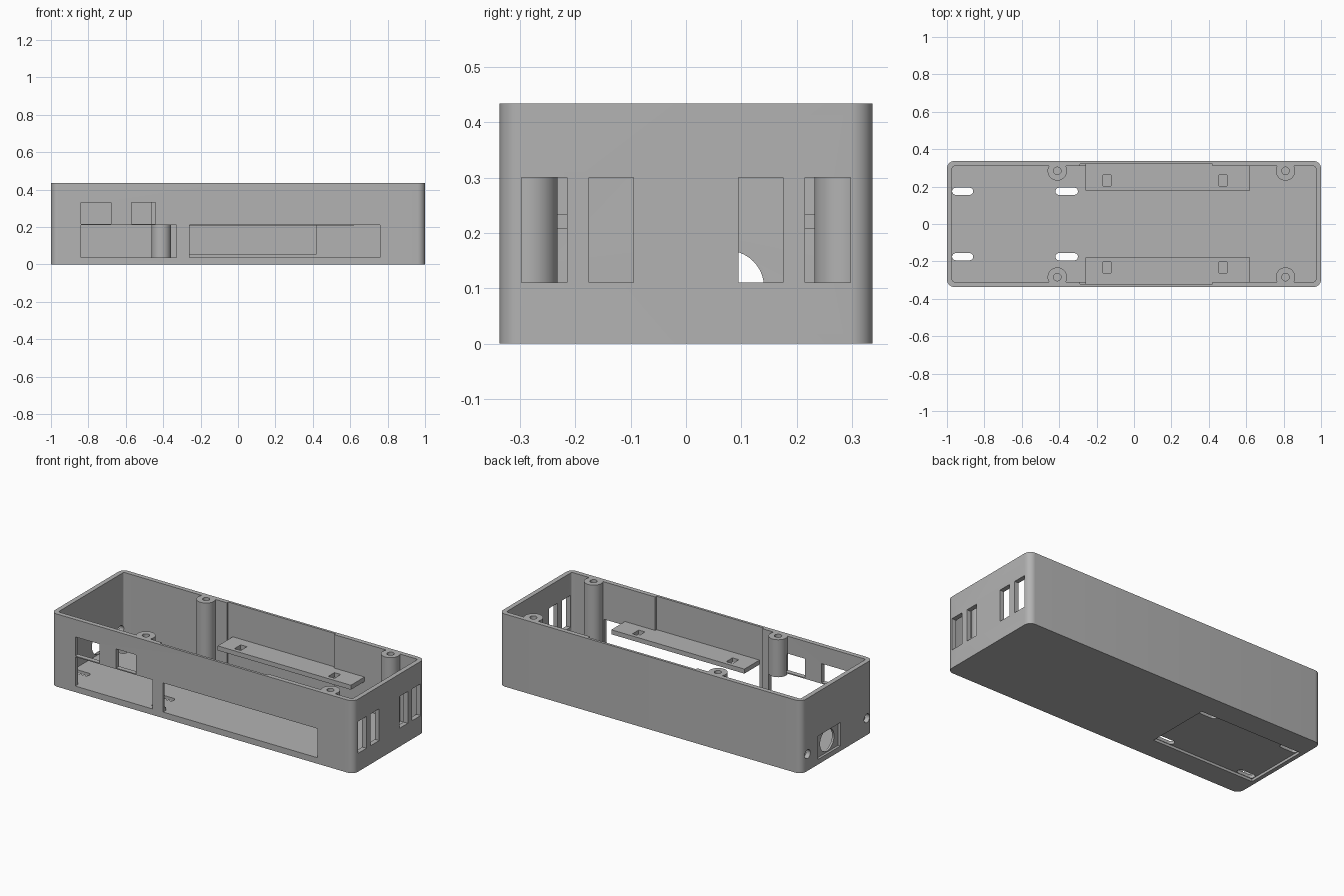
import bpy, bmesh, math
from mathutils import Matrix, Vector

cube = bpy.data.objects.get("Cube")
if cube:
    bpy.data.objects.remove(cube, do_unlink=True)

mat = bpy.data.materials.new("plain_grey")
mat.use_nodes = True
GREY = (0.45, 0.45, 0.45, 1)
mat.diffuse_color = GREY
mat.node_tree.nodes["Principled BSDF"].inputs["Base Color"].default_value = GREY

L, W, H = 1.0, 0.337, 0.434      # half length, half width, height
WALL, FLOOR = 0.028, 0.034
OPEN_TOP = H + 0.1


def make(name, bm):
    bmesh.ops.recalc_face_normals(bm, faces=bm.faces)
    me = bpy.data.meshes.new(name)
    bm.to_mesh(me)
    bm.free()
    me.materials.append(mat)
    ob = bpy.data.objects.new(name, me)
    bpy.context.collection.objects.link(ob)
    return ob


def prism(name, outline, z0, z1):
    bm = bmesh.new()
    face = bm.faces.new([bm.verts.new((x, y, z0)) for x, y in outline])
    ext = bmesh.ops.extrude_face_region(bm, geom=[face])["geom"]
    verts = [v for v in ext if isinstance(v, bmesh.types.BMVert)]
    bmesh.ops.translate(bm, verts=verts, vec=(0, 0, z1 - z0))
    return make(name, bm)


def box(name, x0, x1, y0, y1, z0, z1):
    return prism(name, [(x0, y0), (x1, y0), (x1, y1), (x0, y1)], z0, z1)


def rounded(name, x0, x1, y0, y1, z0, z1, r, steps=8):
    corners = [(x1 - r, y1 - r), (x0 + r, y1 - r), (x0 + r, y0 + r), (x1 - r, y0 + r)]
    pts = []
    for q, (cx, cy) in enumerate(corners):
        for i in range(steps + 1):
            a = (q + i / steps) * math.pi / 2
            pts.append((cx + r * math.cos(a), cy + r * math.sin(a)))
    return prism(name, pts, z0, z1)


def cylinder(name, centre, r, depth, axis="Z"):
    bm = bmesh.new()
    rot = Matrix.Rotation(math.pi / 2, 4, "Y") if axis == "X" else Matrix()
    bmesh.ops.create_cone(bm, cap_ends=True, segments=40, radius1=r, radius2=r,
                          depth=depth, matrix=Matrix.Translation(Vector(centre)) @ rot)
    return make(name, bm)


def combine(target, tool, operation="DIFFERENCE"):
    mod = target.modifiers.new("bool", "BOOLEAN")
    mod.operation, mod.object, mod.solver = operation, tool, "EXACT"
    deps = bpy.context.evaluated_depsgraph_get()
    deps.update()
    me = bpy.data.meshes.new_from_object(target.evaluated_get(deps))
    target.modifiers.clear()
    target.data = me
    bpy.data.objects.remove(tool, do_unlink=True)


def finish(ob):
    bpy.ops.object.select_all(action="DESELECT")
    ob.select_set(True)
    bpy.context.view_layer.objects.active = ob
    bpy.ops.object.shade_smooth_by_angle(angle=math.radians(30))


# Open-topped tray with rounded corners
case = rounded("case", -L, L, -W, W, 0, H, 0.04)
combine(case, rounded("cavity", -L + WALL, L - WALL, -W + WALL, W - WALL,
                      FLOOR, OPEN_TOP, 0.012))

# Shallow recesses inside both long walls
for s in (-1, 1):
    ys = sorted((s * 0.27, s * 0.322))
    combine(case, box("wall_recess", -0.29, 0.42, *ys, 0.055, OPEN_TOP))

# Screw posts joined to the long walls
POSTS = [(x, s * 0.284) for x in (-0.41, 0.81) for s in (-1, 1)]
for x, y in POSTS:
    combine(case, cylinder("post", (x, y, (H + 0.02) / 2), 0.052, H - 0.02), "UNION")
for x, y in POSTS:
    combine(case, cylinder("screw_hole", (x, y, H), 0.02, 0.3))

# Front openings: two long ports and two small windows
for x0, x1 in ((-0.84, -0.33), (-0.26, 0.76)):
    combine(case, box("port", x0, x1, -0.4, -0.22, 0.036, 0.21))
for x0, x1 in ((-0.84, -0.68), (-0.57, -0.44)):
    combine(case, box("window", x0, x1, -0.4, -0.29, 0.216, 0.33))

# Four vents in one end
for s in (-1, 1):
    for a, b in ((0.095, 0.175), (0.215, 0.297)):
        ys = sorted((s * a, s * b))
        combine(case, box("vent", 0.95, 1.05, *ys, 0.11, 0.30))

# Socket pocket, round socket hole and two small holes in the other end
combine(case, box("socket_pocket", -1.05, -0.985, -0.03, 0.18, 0.03, 0.17))
combine(case, cylinder("socket_hole", (-1, 0.075, 0.102), 0.066, 0.1, "X"))
for s in (-1, 1):
    combine(case, cylinder("end_hole", (-1, s * 0.28, 0.1), 0.026, 0.1, "X"))

# Underside pocket with four through slots
combine(case, box("base_pocket", -0.975, -0.30, -0.197, 0.197, -0.05, 0.015))
for x0, x1 in ((-0.972, -0.86), (-0.42, -0.30)):
    for y in (-0.175, 0.175):
        combine(case, rounded("slot", x0, x1, y - 0.019, y + 0.019, -0.05, 0.04, 0.0185))
finish(case)

# Ledges along both long walls, each with two rectangular holes
for s, name in ((-1, "front_ledge"), (1, "back_ledge")):
    ledge = box(name, -0.26, 0.62, *sorted((s * 0.18, s * 0.324)), 0.207, 0.234)
    for x in (-0.145, 0.475):
        combine(ledge, box("ledge_hole", x - 0.021, x + 0.021,
                           *sorted((s * 0.203, s * 0.262)), 0.1, 0.3))
    finish(ledge)
